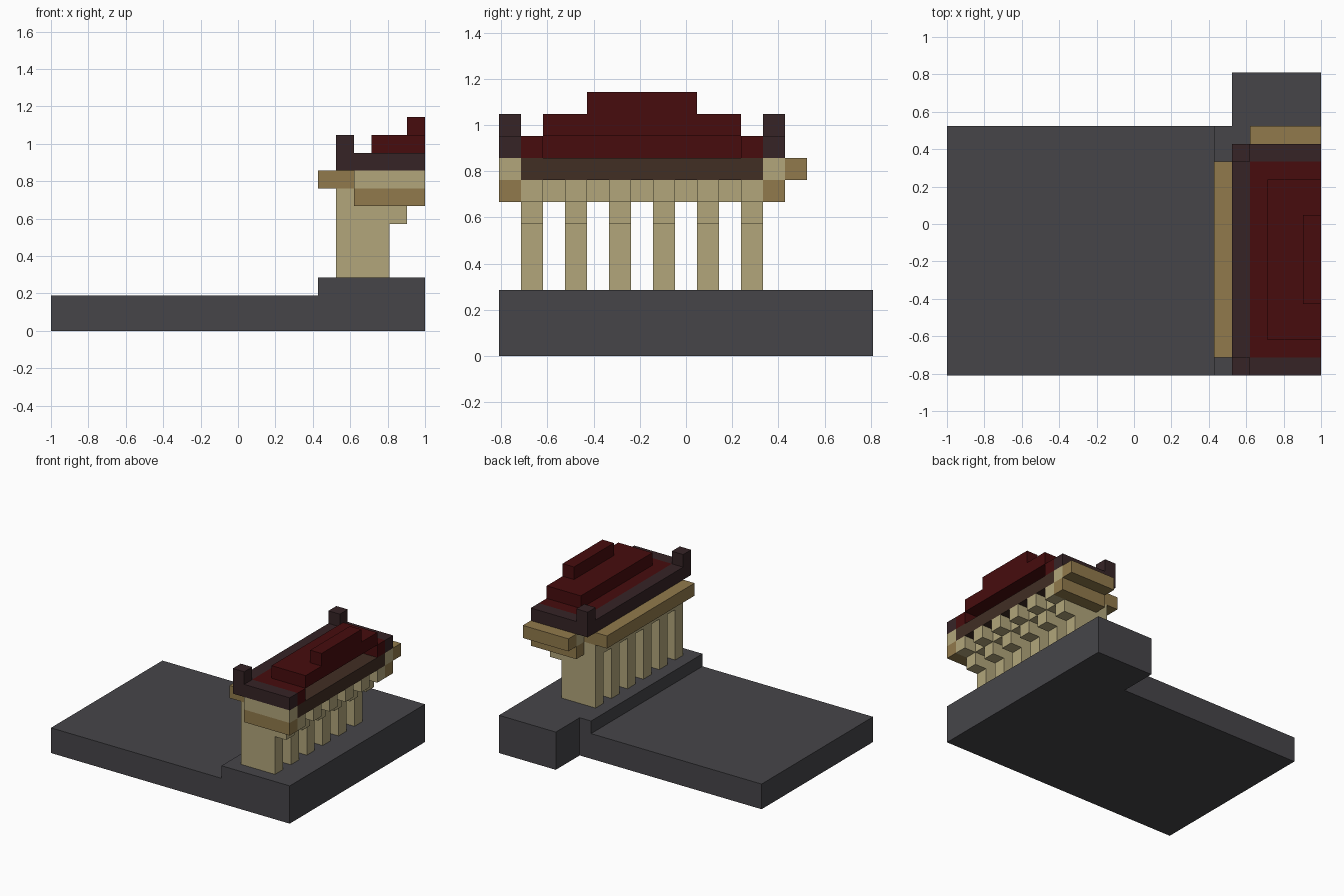
import bpy
import bmesh
from mathutils import Vector

if "Cube" in bpy.data.objects:
    bpy.data.objects.remove(bpy.data.objects["Cube"], do_unlink=True)

U = 2 / 21                        # one block
ORIGIN = Vector((-1, -8.5 * U, 0))


def material(name, *srgb):
    lin = [((c / 255 + 0.055) / 1.055) ** 2.4 for c in srgb] + [1]
    m = bpy.data.materials.new(name)
    m.use_nodes = True
    m.diffuse_color = lin
    m.node_tree.nodes["Principled BSDF"].inputs["Base Color"].default_value = lin
    return m


stone = material("grey_stone", 70, 69, 73)
cream = material("cream", 178, 166, 123)
tan = material("dark_tan", 145, 122, 76)
red = material("dark_red", 71, 12, 13)
rim = material("dark_rim", 54, 36, 38)
brown = material("brown", 65, 46, 36)


def blocks(name, mat, *boxes):
    """One object from boxes given as (x range, y range, z range) in block units."""
    bm = bmesh.new()
    for spans in boxes:
        lo = Vector([s[0] for s in spans])
        hi = Vector([s[1] for s in spans])
        for v in bmesh.ops.create_cube(bm, size=1)["verts"]:
            mid = (lo + hi) / 2
            v.co = ORIGIN + U * Vector([mid[i] + v.co[i] * (hi[i] - lo[i]) for i in range(3)])
    me = bpy.data.meshes.new(name)
    bm.to_mesh(me)
    bm.free()
    me.materials.append(mat)
    ob = bpy.data.objects.new(name, me)
    bpy.context.collection.objects.link(ob)
    return ob


# Ground slabs
blocks("low_floor", stone, ((0, 15), (0, 14), (0, 2)))
blocks("raised_floor", stone, ((15, 21), (0, 14), (0, 3)), ((16, 21), (14, 17), (0, 3)))

# Colonnade with stepped corbels
for n, y in enumerate(range(1, 12, 2)):
    span = (y, y + 1)
    blocks(f"column_{n + 1}", cream, ((16, 19), span, (3, 6)),
           ((16, 20), span, (6, 7)), ((16, 21), span, (7, 8)))
    if y < 11:
        blocks(f"lintel_{n + 1}", cream, ((16, 20), (y + 1, y + 2), (7, 8)))

# Beams at both ends
for side, y in (("front", 0), ("back", 12)):
    blocks(f"{side}_lower_beam", tan, ((17, 21), (y, y + 1), (7, 8)))
    blocks(f"{side}_upper_beam", cream, ((17, 21), (y, y + 1), (8, 9)))

# Eaves and ceiling
blocks("side_eave", tan, ((15, 17), (1, 12), (8, 9)))
blocks("back_eave", tan, ((17, 21), (13, 14), (8, 9)))
blocks("ceiling", brown, ((17, 21), (1, 12), (8, 9)))

# Roof rim with corner posts
blocks("side_rim", rim, ((16, 17), (1, 12), (9, 10)))
for side, y in (("front", 0), ("back", 12)):
    blocks(f"{side}_rim", rim, ((16, 21), (y, y + 1), (9, 10)))
    blocks(f"{side}_corner_post", rim, ((16, 17), (y, y + 1), (10, 11)))

# Stepped roof, hollow under the middle step
blocks("lower_roof", red, ((17, 18), (1, 12), (9, 10)),
       ((18, 21), (1, 2), (9, 10)), ((18, 21), (11, 12), (9, 10)))
blocks("middle_roof", red, ((18, 21), (2, 11), (10, 11)))
blocks("roof_ridge", red, ((20, 21), (4, 9), (11, 12)))
